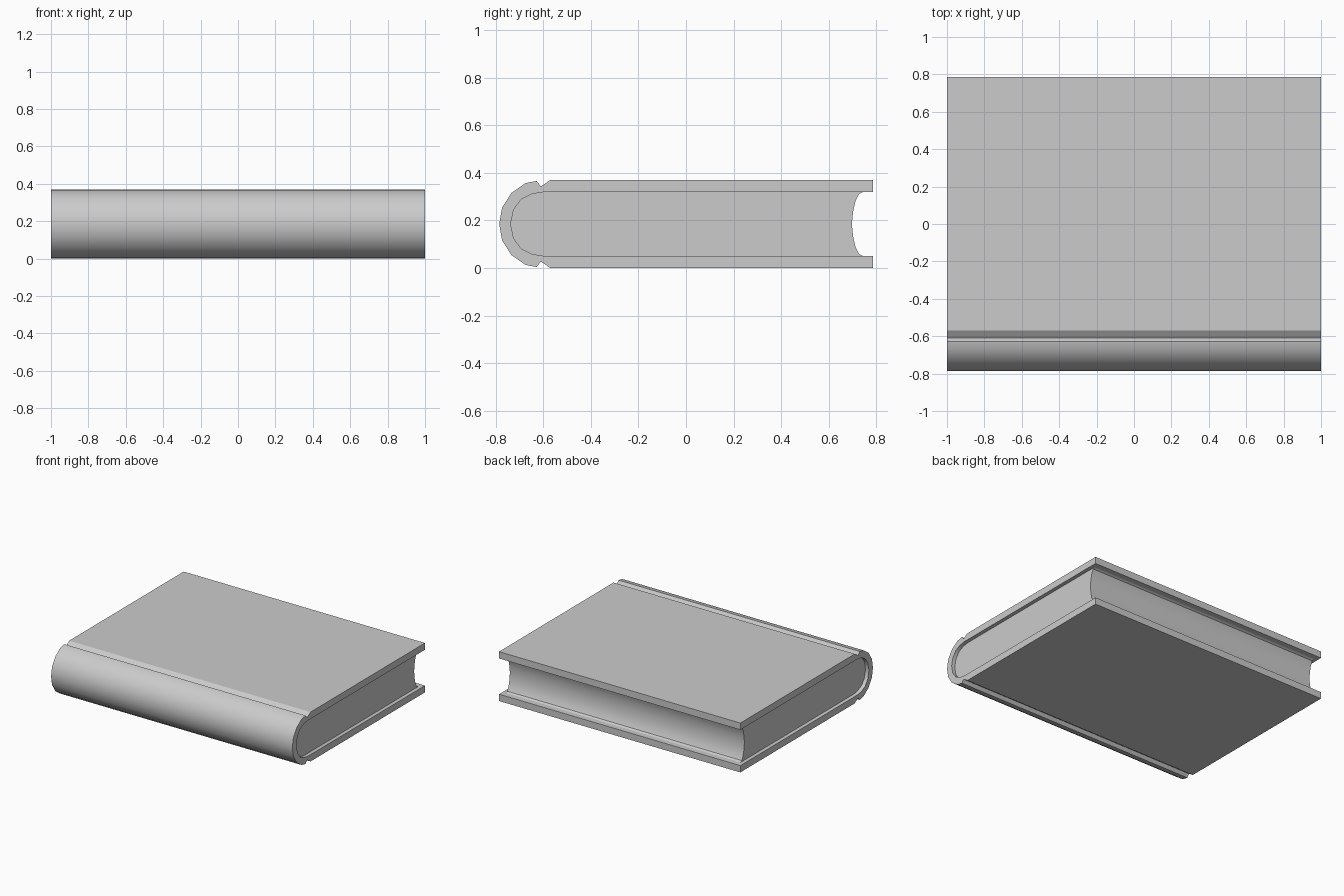
import bpy, bmesh, math

if "Cube" in bpy.data.objects:
    bpy.data.objects.remove(bpy.data.objects["Cube"])

MID = 0.185  # half height of the book


def mirrored(half):
    """Complete an upper-half outline (running towards the mid plane) with its mirror."""
    low = [(y, 2 * MID - z) for y, z in reversed(half) if abs(z - MID) > 1e-6]
    return half + low


def extrude_profile(name, profile, half_width):
    """Extrude a closed y-z outline along x."""
    bm = bmesh.new()
    face = bm.faces.new([bm.verts.new((-half_width, y, z)) for y, z in profile])
    ext = bmesh.ops.extrude_face_region(bm, geom=[face], use_keep_orig=True)
    moved = [v for v in ext["geom"] if isinstance(v, bmesh.types.BMVert)]
    bmesh.ops.translate(bm, vec=(2 * half_width, 0, 0), verts=moved)
    bmesh.ops.recalc_face_normals(bm, faces=bm.faces[:])
    mesh = bpy.data.meshes.new(name)
    bm.to_mesh(mesh)
    bm.free()
    obj = bpy.data.objects.new(name, mesh)
    bpy.context.collection.objects.link(obj)
    bpy.ops.object.select_all(action='DESELECT')
    obj.select_set(True)
    bpy.context.view_layer.objects.active = obj
    bpy.ops.object.shade_smooth_by_angle(angle=math.radians(32))
    return obj


# Rounded spine, outside and inside, from the top down to the mid plane
outer_half = [(0.785, 0.37), (-0.57, 0.37), (-0.61, 0.343), (-0.628, 0.366),
              (-0.674, 0.357), (-0.733, 0.316), (-0.773, 0.254), (-0.785, MID)]
inner_half = [(-0.60, 0.319), (-0.648, 0.311), (-0.692, 0.289),
              (-0.724, 0.246), (-0.737, MID)]

# Cover: boards, hinge grooves and spine as one wrap
cover = mirrored(outer_half) + mirrored([(0.785, 0.319)] + inner_half)[::-1]
extrude_profile("cover", cover, 1.0)

# Page block: round back, hollow fore edge, slightly inset at the ends
fore_half = [(0.742, 0.319), (0.727, 0.311), (0.712, 0.28), (0.702, 0.235), (0.697, MID)]
pages = mirrored(inner_half) + mirrored(fore_half)[::-1]
extrude_profile("page_block", pages, 0.972)
